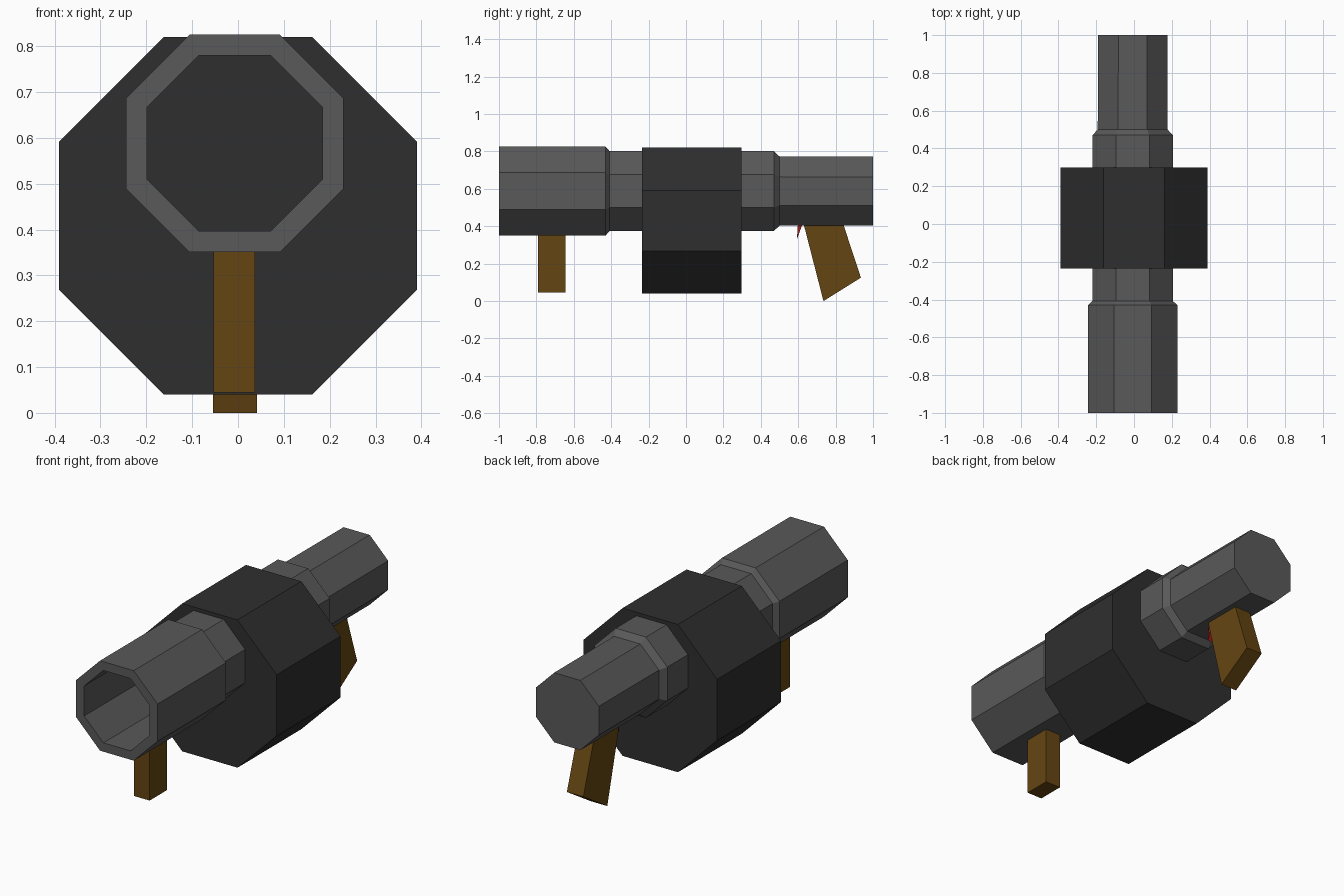
import bpy, bmesh, math

if "Cube" in bpy.data.objects:
    bpy.data.objects.remove(bpy.data.objects["Cube"])

CX, CZ = -0.007, 0.588  # barrel axis


def material(name, rgb):
    m = bpy.data.materials.new(name)
    m.diffuse_color = (*rgb, 1)
    m.use_nodes = True
    m.node_tree.nodes["Principled BSDF"].inputs["Base Color"].default_value = m.diffuse_color
    return m


metal = material("grey_metal", (0.10, 0.10, 0.10))
dark = material("dark_metal", (0.028, 0.028, 0.028))
wood = material("brown_wood", (0.13, 0.06, 0.006))
red = material("red_trigger", (0.35, 0.01, 0.01))


def make_object(name, bm, mat):
    bmesh.ops.recalc_face_normals(bm, faces=bm.faces)
    me = bpy.data.meshes.new(name)
    bm.to_mesh(me)
    bm.free()
    me.materials.append(mat)
    ob = bpy.data.objects.new(name, me)
    bpy.context.collection.objects.link(ob)
    return ob


def octagon_loft(name, stations, cx, cz, mat):
    """Skin flat-topped octagons given as (y, apothem), capping both ends."""
    bm = bmesh.new()
    rings = []
    for y, apothem in stations:
        r = apothem / math.cos(math.pi / 8)
        angles = [math.pi / 8 + i * math.pi / 4 for i in range(8)]
        rings.append([bm.verts.new((cx + r * math.cos(a), y, cz + r * math.sin(a)))
                      for a in angles])
    for a, b in zip(rings, rings[1:]):
        for i in range(8):
            j = (i + 1) % 8
            bm.faces.new((a[i], a[j], b[j], b[i]))
    bm.faces.new(rings[0])
    bm.faces.new(rings[-1])
    return make_object(name, bm, mat)


def side_extrusion(name, profile, x0, x1, mat):
    """Extrude a (y, z) side profile from x0 to x1."""
    bm = bmesh.new()
    face = bm.faces.new([bm.verts.new((x0, y, z)) for y, z in profile])
    ext = bmesh.ops.extrude_face_region(bm, geom=[face])
    verts = [v for v in ext["geom"] if isinstance(v, bmesh.types.BMVert)]
    bmesh.ops.translate(bm, verts=verts, vec=(x1 - x0, 0, 0))
    return make_object(name, bm, mat)


# Stepped barrel: bore floor, bore wall, muzzle rim, then outer skin to the rear cap
octagon_loft("barrel", [
    (0.46, 0.187), (0.45, 0.191), (-1.0, 0.191), (-1.0, 0.2375),
    (-0.43, 0.2375), (-0.408, 0.213), (0.47, 0.213), (0.50, 0.185), (1.0, 0.184),
], CX, CZ, metal)

# Ammunition drum
octagon_loft("drum", [(-0.235, 0.39), (0.298, 0.39)], 0, 0.43, dark)

# Grips
side_extrusion("front_grip", [(-0.79, 0.045), (-0.645, 0.045), (-0.645, 0.37), (-0.79, 0.37)],
               -0.053, 0.037, wood)
side_extrusion("rear_grip", [(0.735, 0.0), (0.935, 0.125), (0.838, 0.42), (0.627, 0.42)],
               -0.055, 0.041, wood)

# Trigger
side_extrusion("trigger", [(0.593, 0.33), (0.622, 0.41), (0.598, 0.41)],
               -0.025, 0.011, red)
